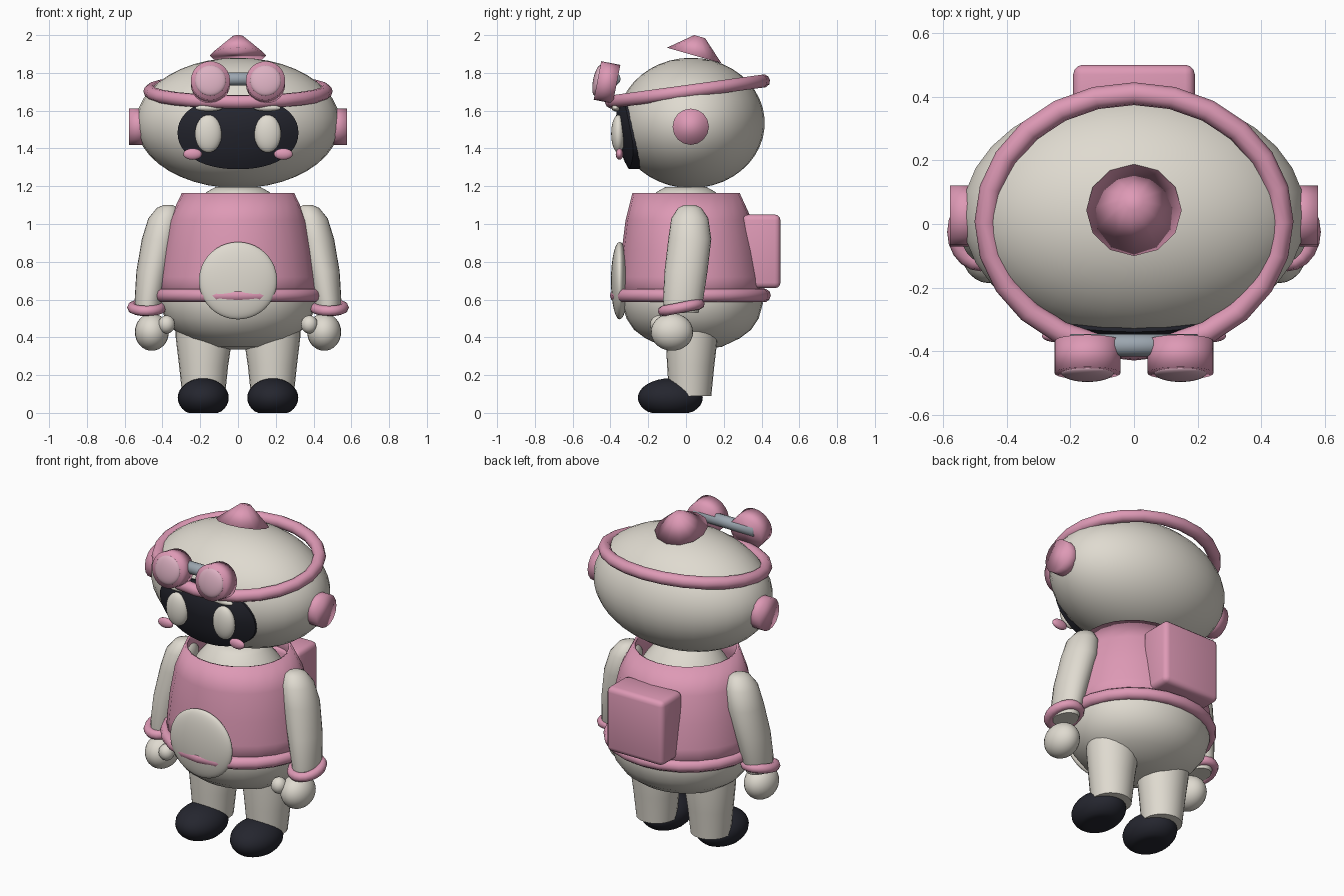
import bpy, bmesh, math
from mathutils import Vector, Euler

cube = bpy.data.objects.get("Cube")
if cube:
    bpy.data.objects.remove(cube, do_unlink=True)


def material(name, color):
    m = bpy.data.materials.new(name)
    m.use_nodes = True
    m.diffuse_color = (*color, 1)
    m.node_tree.nodes["Principled BSDF"].inputs["Base Color"].default_value = (*color, 1)
    return m


CREAM = material("cream", (0.74, 0.705, 0.63))
PINK = material("pink", (0.73, 0.32, 0.465))
LENS = material("pale_pink", (0.72, 0.44, 0.54))
DARK = material("charcoal", (0.018, 0.019, 0.028))
STEEL = material("steel_grey", (0.33, 0.38, 0.43))


def finish(name, bm, mat, loc=(0, 0, 0), rot=(0, 0, 0), scale=(1, 1, 1), angle=50):
    bmesh.ops.recalc_face_normals(bm, faces=bm.faces)
    mesh = bpy.data.meshes.new(name)
    bm.to_mesh(mesh)
    bm.free()
    mesh.materials.append(mat)
    ob = bpy.data.objects.new(name, mesh)
    bpy.context.collection.objects.link(ob)
    ob.location, ob.rotation_euler, ob.scale = loc, rot, scale
    bpy.ops.object.select_all(action='DESELECT')
    ob.select_set(True)
    bpy.context.view_layer.objects.active = ob
    bpy.ops.object.shade_smooth_by_angle(angle=math.radians(angle))
    return ob


def ball(name, mat, loc, radii, floor=-1, rot=(0, 0, 0), seg=24):
    bm = bmesh.new()
    bmesh.ops.create_uvsphere(bm, u_segments=seg, v_segments=seg * 2 // 3, radius=1)
    for v in bm.verts:
        v.co.z = max(v.co.z, floor)
    return finish(name, bm, mat, loc, rot, radii)


def cone(name, mat, loc, r1, r2, depth, rot, seg=24):
    """Cone or cylinder, shaded softly over its rims."""
    bm = bmesh.new()
    bmesh.ops.create_cone(bm, cap_ends=True, segments=seg, radius1=r1, radius2=r2, depth=depth)
    return finish(name, bm, mat, loc, rot, angle=180)


def skin(bm, rings, close):
    """Bridge consecutive vertex loops, optionally capping both ends."""
    for a, b in zip(rings, rings[1:]):
        for i in range(len(a)):
            j = (i + 1) % len(a)
            bm.faces.new((a[i], a[j], b[j], b[i]))
    if close:
        bm.faces.new(rings[0])
        bm.faces.new(rings[-1])


def loft(name, mat, sections, side=1, close=True, seg=24):
    """Sections are (z, x radius, y radius, centre x, centre y)."""
    bm = bmesh.new()
    rings = []
    for z, rx, ry, cx, cy in sections:
        angles = [2 * math.pi * i / seg for i in range(seg)]
        rings.append([bm.verts.new((side * cx + rx * math.cos(a), cy + ry * math.sin(a), z))
                      for a in angles])
    skin(bm, rings, close)
    return finish(name, bm, mat)


def hoop(name, mat, loc, rx, ry, minor, rot=(0, 0, 0), seg=24, sides=10):
    bm = bmesh.new()
    rings = []
    for i in range(seg):
        a = 2 * math.pi * i / seg
        ring = []
        for k in range(sides):
            b = 2 * math.pi * k / sides
            d = minor * math.cos(b)
            ring.append(bm.verts.new(((rx + d) * math.cos(a), (ry + d) * math.sin(a),
                                      minor * math.sin(b))))
        rings.append(ring)
    skin(bm, rings + rings[:1], False)
    return finish(name, bm, mat, loc, rot, angle=80)


# Head
HEAD = Vector((0, 0.027, 1.535))
HR = Vector((0.54, 0.39, 0.345))
ball("head", CREAM, HEAD, HR, seg=32)

# Face panel following the head, standing further off towards the chin
bm = bmesh.new()
rings = []
for t, sunk in ((0.05, 0), (0.3, 0), (0.55, 0), (0.8, 0), (1, 0), (1, 1)):
    ring = []
    for i in range(48):
        a = 2 * math.pi * i / 48
        c, s = math.cos(a), math.sin(a)
        x = 0.32 * t * math.copysign(abs(c) ** 0.93, c)
        z = 1.483 + 0.193 * t * math.copysign(abs(s) ** 0.93, s)
        depth = math.sqrt(1 - (x / HR.x) ** 2 - ((z - HEAD.z) / HR.z) ** 2)
        lift = -0.02 if sunk else 0.01 + 0.045 * max(0, (1.48 - z) / 0.19) ** 2
        ring.append(bm.verts.new((x, HEAD.y - HR.y * depth - lift, z)))
    rings.append(ring)
skin(bm, rings, True)
finish("face_panel", bm, DARK)

# Headband and pointed cap
hoop("headband", PINK, (0, 0.008, 1.702), 0.465, 0.405, 0.036, (math.radians(7.8), 0, 0))
cone("cap", PINK, (0, 0.058, 1.942), 0.15, 0.03, 0.104, (math.radians(-16), 0, 0), 12)

# Goggle bridge
cone("goggle_bridge", STEEL, (0, -0.381, 1.768), 0.035, 0.035, 0.4, (0, math.pi / 2, 0), 12)

# Torso, vest and hem
loft("torso", CREAM, [
    (0.335, 0.06, 0.05, 0, 0.035), (0.35, 0.17, 0.155, 0, 0.035), (0.395, 0.28, 0.25, 0, 0.035),
    (0.44, 0.34, 0.31, 0, 0.035), (0.5, 0.388, 0.35, 0, 0.035), (0.58, 0.412, 0.374, 0, 0.033),
    (0.68, 0.405, 0.365, 0, 0.03), (0.85, 0.36, 0.33, 0, 0.02), (1.0, 0.29, 0.27, 0, 0.01),
    (1.1, 0.225, 0.21, 0, 0.005), (1.17, 0.165, 0.155, 0, 0), (1.195, 0.12, 0.11, 0, 0)], seg=32)
vest = loft("vest", PINK, [
    (0.61, 0.428, 0.388, 0, 0.032), (0.72, 0.42, 0.38, 0, 0.03), (0.86, 0.4, 0.363, 0, 0.023),
    (1.02, 0.366, 0.335, 0, 0.015), (1.165, 0.297, 0.284, 0, 0)], close=False)
thick = vest.modifiers.new("cloth", 'SOLIDIFY')
thick.thickness, thick.offset = 0.015, -1
hoop("vest_hem", PINK, (0, 0.023, 0.622), 0.415, 0.39, 0.036)

# Belly patch, with the hem showing through it as a slit
ball("belly_patch", CREAM, (0, -0.351, 0.7), (0.207, 0.046, 0.205), seg=32)

# Backpack
bm = bmesh.new()
bmesh.ops.create_cube(bm, size=1)
bmesh.ops.scale(bm, vec=(0.382, 0.2, 0.39), verts=bm.verts)
bmesh.ops.bevel(bm, geom=bm.edges[:], offset=0.03, segments=3, profile=0.5, affect='EDGES')
finish("backpack", bm, PINK, (0, 0.4, 0.855))

# Paired parts
for side, word in ((1, "left"), (-1, "right")):
    # Face details
    ball(word + "_eye", CREAM, (side * 0.157, -0.358, 1.478), (0.071, 0.038, 0.1))
    ball(word + "_cheek", PINK, (side * 0.24, -0.352, 1.37), (0.05, 0.02, 0.03), seg=16)
    ball(word + "_brow", CREAM, (side * 0.155, -0.372, 1.614), (0.072, 0.022, 0.018), seg=16)
    cone(word + "_ear", PINK, (side * 0.53, 0.025, 1.515), 0.096, 0.096, 0.095,
         (0, math.pi / 2, 0), 16)

    # Goggles tilted slightly upward
    tilt = (math.radians(79), 0, 0)
    forward = Euler(tilt).to_matrix() @ Vector((0, 0, 1))
    centre = Vector((side * 0.146, -0.418, 1.75))
    cone(word + "_goggle", PINK, centre, 0.104, 0.104, 0.103, tilt)
    ball(word + "_lens", LENS, centre + forward * 0.05, (0.083, 0.083, 0.025), rot=tilt)

    # Arm, cuff, hand and thumb
    loft(word + "_arm", CREAM, [
        (1.1, 0.025, 0.03, 0.37, 0.02), (1.085, 0.056, 0.062, 0.374, 0.02),
        (1.03, 0.087, 0.098, 0.388, 0.02), (0.92, 0.096, 0.114, 0.413, 0.02),
        (0.75, 0.088, 0.114, 0.45, 0.0), (0.6, 0.073, 0.106, 0.474, -0.015),
        (0.53, 0.066, 0.09, 0.476, -0.025)], side)
    hoop(word + "_cuff", PINK, (side * 0.482, -0.025, 0.558), 0.077, 0.098, 0.028,
         (math.radians(11), 0, 0), 20, 8)
    ball(word + "_hand", CREAM, (side * 0.456, -0.074, 0.428), (0.09, 0.112, 0.099))
    ball(word + "_thumb", CREAM, (side * 0.378, -0.145, 0.468), (0.045, 0.045, 0.048), seg=16)

    # Leg and shoe
    loft(word + "_leg", CREAM, [
        (0.09, 0.113, 0.112, 0.182, 0.022), (0.25, 0.13, 0.125, 0.182, 0.025),
        (0.4, 0.15, 0.138, 0.18, 0.03), (0.5, 0.15, 0.138, 0.18, 0.03)], side)
    ball(word + "_shoe", DARK, (side * 0.184, -0.083, 0.08), (0.135, 0.172, 0.103), floor=-0.777)
